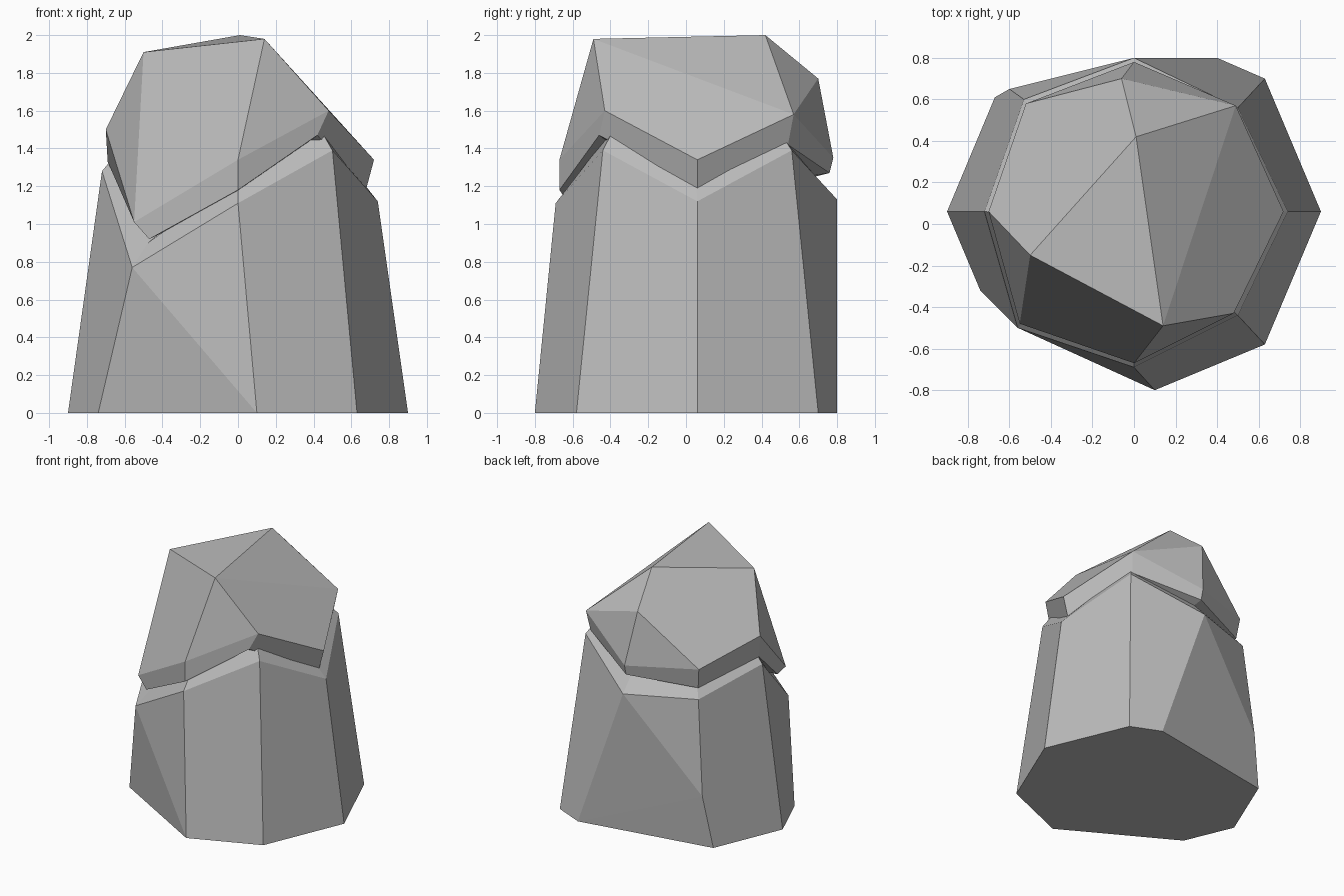
import bpy
import bmesh
from mathutils import Vector

default_cube = bpy.data.objects.get("Cube")
if default_cube:
    bpy.data.objects.remove(default_cube, do_unlink=True)

# Single stone colour
stone = bpy.data.materials.new("grey_stone")
stone.use_nodes = True
stone_colour = (0.5, 0.5, 0.5, 1)
stone.diffuse_color = stone_colour
stone.node_tree.nodes["Principled BSDF"].inputs["Base Color"].default_value = stone_colour


def add_ring(bm, points):
    """Create the vertices of one ring, counter-clockwise from front left."""
    return [bm.verts.new(point) for point in points]


def bridge(bm, lower, upper, skip=()):
    """Join two rings with quads, leaving out the segments listed in skip."""
    count = len(lower)
    for i in range(count):
        if i not in skip:
            j = (i + 1) % count
            bm.faces.new((lower[i], lower[j], upper[j], upper[i]))


def fan(bm, ring, height):
    """Close a ring with triangles that meet on the centre axis."""
    centre = bm.verts.new((0, 0, height))
    for i, corner in enumerate(ring):
        bm.faces.new((corner, ring[(i + 1) % len(ring)], centre))


def finish(bm, name):
    """Turn the bmesh into a flat shaded stone object."""
    bmesh.ops.recalc_face_normals(bm, faces=bm.faces[:])
    mesh = bpy.data.meshes.new(name)
    bm.to_mesh(mesh)
    bm.free()
    mesh.materials.append(stone)
    rock = bpy.data.objects.new(name, mesh)
    bpy.context.collection.objects.link(rock)
    return rock


# Lower rock: tapered eight-sided trunk with a zigzag rim
foot_outline = [(-.74, -.32), (.1, -.8), (.63, -.58), (.9, .06),
                (.63, .7), (.4, .8), (-.67, .61), (-.9, .06)]
rim_points = [Vector(p) for p in (
    (-.56, -.5, .77), (0, -.69, 1.11), (.5, -.44, 1.39), (.74, .06, 1.12),
    (.5, .56, 1.39), (0, .8, 1.13), (-.53, .6, 1.15), (-.72, .06, 1.28))]

bm = bmesh.new()
foot = add_ring(bm, [(x, y, 0) for x, y in foot_outline])
rim = add_ring(bm, rim_points)
bulge = bm.verts.new((-.6, .65, .41))
bm.faces.new(foot)
bridge(bm, foot, rim, skip=(0, 5, 6))

# Slanted facets on the front left and around the bulge at the back
front_left, front = rim[:2]
back, back_corner, side = rim[5:]
foot_back, foot_corner, foot_side = foot[5:]
for facet in ((foot[0], foot[1], front_left),
              (foot[1], front, front_left),
              (foot_back, foot_corner, bulge),
              (foot_back, bulge, back),
              (back, bulge, back_corner),
              (foot_corner, foot_side, side, back_corner, bulge)):
    bm.faces.new(facet)

# Ledge rising inward beneath the upper rock
ledge = add_ring(bm, [(p.x * .85, p.y * .85, p.z + .13) for p in rim_points])
bridge(bm, rim, ledge)
fan(bm, ledge, 1.3)
finish(bm, "lower_rock")

# Upper rock: undercut band, then large facets up to a slanted crown
bm = bmesh.new()
under = add_ring(bm, [
    (-.47, -.49, .92), (0, -.67, 1.18), (.42, -.46, 1.47), (.68, .06, 1.19),
    (.47, .54, 1.42), (0, .76, 1.27), (-.5, .56, 1.22), (-.69, .06, 1.33)])
brow = add_ring(bm, [
    (-.55, -.48, 1.01), (0, -.67, 1.34), (.48, -.43, 1.6), (.72, .06, 1.34),
    (.49, .57, 1.58), (0, .78, 1.35), (-.52, .58, 1.38), (-.7, .06, 1.5)])
fan(bm, under, 1.15)
bridge(bm, under, brow)

crown_left = bm.verts.new((-.5, -.15, 1.91))
crown_front = bm.verts.new((.14, -.49, 1.98))
crown_peak = bm.verts.new((.01, .42, 2))
crown_back = bm.verts.new((-.06, .7, 1.77))
low, front, right_front, right, right_back, back, left_back, left = brow
for facet in ((crown_left, crown_front, crown_peak),
              (crown_left, low, front, crown_front),
              (crown_left, left, low),
              (crown_front, front, right_front),
              (crown_front, right_front, right, right_back),
              (crown_front, right_back, crown_peak),
              (crown_peak, right_back, crown_back),
              (crown_back, right_back, back),
              (crown_back, back, left_back),
              (crown_left, crown_peak, crown_back, left_back, left)):
    bm.faces.new(facet)
finish(bm, "upper_rock")
